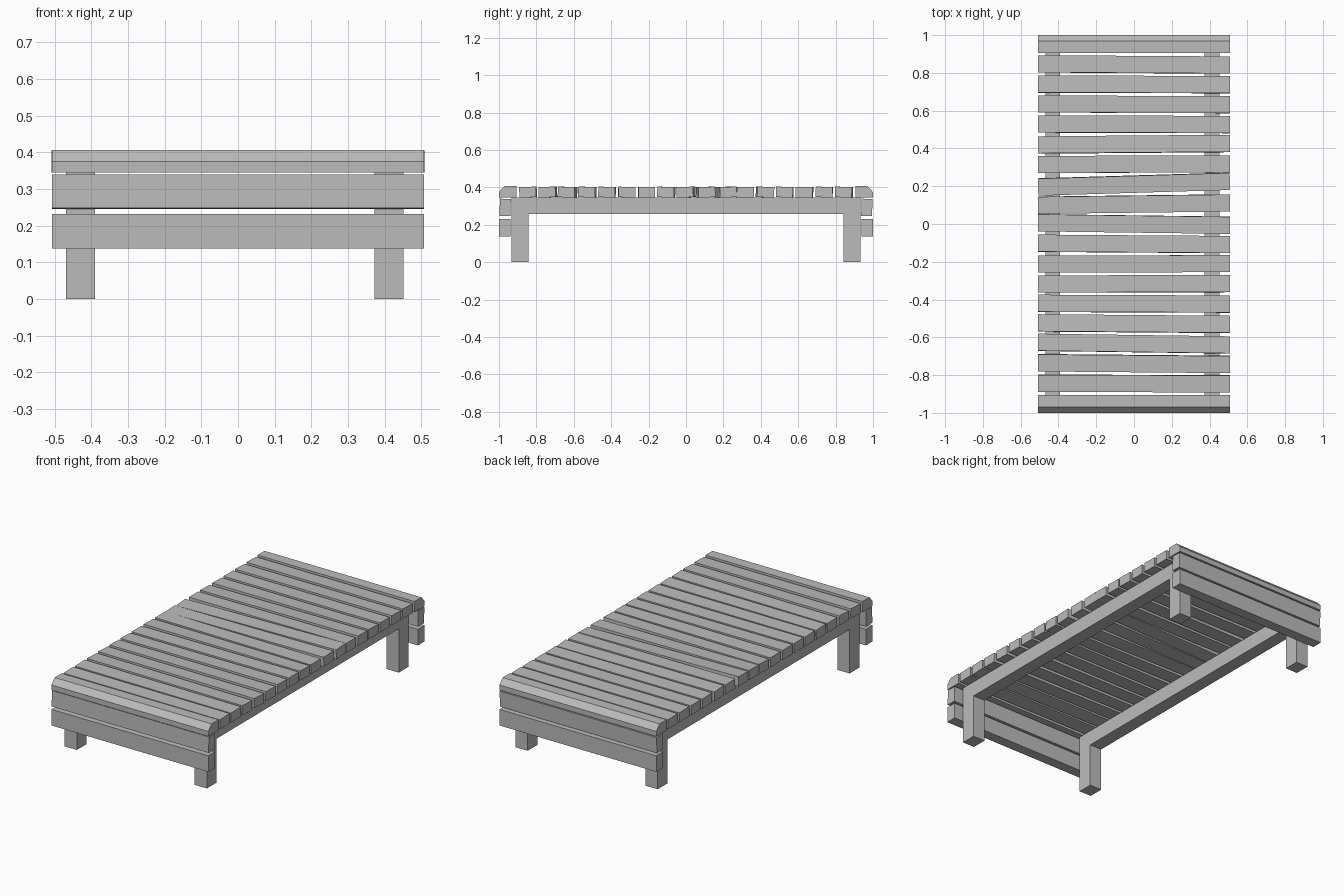
import bpy
import bmesh
import math
import random
from mathutils import Matrix

random.seed(4)

cube = bpy.data.objects.get("Cube")
if cube:
    bpy.data.objects.remove(cube, do_unlink=True)

wood = bpy.data.materials.new("plain_grey")
wood.use_nodes = True
GREY = (0.5, 0.5, 0.5, 1)
wood.diffuse_color = GREY
wood.node_tree.nodes["Principled BSDF"].inputs["Base Color"].default_value = GREY


def extrude_profile(name, profile, width, location, yaw=0.0, roll=0.0):
    """Extrude a (y, z) outline along x, centred on the location."""
    bm = bmesh.new()
    face = bm.faces.new([bm.verts.new((-width / 2, y, z)) for y, z in profile])
    result = bmesh.ops.extrude_face_region(bm, geom=[face])
    moved = [v for v in result["geom"] if isinstance(v, bmesh.types.BMVert)]
    bmesh.ops.translate(bm, verts=moved, vec=(width, 0, 0))
    bmesh.ops.recalc_face_normals(bm, faces=bm.faces)
    bm.transform(Matrix.Rotation(yaw, 4, "Z") @ Matrix.Rotation(roll, 4, "X"))
    mesh = bpy.data.meshes.new(name)
    bm.to_mesh(mesh)
    bm.free()
    mesh.materials.append(wood)
    obj = bpy.data.objects.new(name, mesh)
    obj.location = location
    bpy.context.collection.objects.link(obj)
    return obj


def rectangle(depth, height):
    y, z = depth / 2, height / 2
    return [(-y, -z), (y, -z), (y, z), (-y, z)]


LENGTH = 1.016

# Side frames: two legs and a rail in one piece
OUT, IN, RAIL, TOP = 0.932, 0.842, 0.257, 0.346
frame = [(-OUT, 0), (-IN, 0), (-IN, RAIL), (IN, RAIL),
         (IN, 0), (OUT, 0), (OUT, TOP), (-OUT, TOP)]
for side, x in (("right", -0.43), ("left", 0.412)):
    extrude_profile(side + "_frame", frame, 0.079, (x, 0, 0))

# Top slats, loosely laid from back to front
yaws = [-0.006, -0.002, -0.004, -0.003, 0.008, 0.003, 0.03, 0.012,
        -0.013, -0.007, 0.003, 0.002, -0.004, -0.008, -0.014, -0.009, -0.004]
for i, yaw in enumerate(yaws):
    y = 0.95 - (i + 1) * 1.9 / 18
    extrude_profile(f"top_slat_{i + 1}", rectangle(0.09, 0.056), LENGTH,
                    (0, y, 0.375), yaw, random.uniform(-0.05, 0.05))

# Chamfered end slats and the two boards below each
for end, s in (("front", -1), ("back", 1)):
    nose = [(s * 0.905, 0.345), (s, 0.345), (s, 0.375),
            (s * 0.97, 0.407), (s * 0.905, 0.407)]
    extrude_profile(end + "_end_slat", nose, LENGTH, (0, 0, 0))
    extrude_profile(end + "_upper_board", rectangle(0.058, 0.092), LENGTH,
                    (0, s * 0.967, 0.293), 0, math.radians(-2))
    extrude_profile(end + "_lower_board", rectangle(0.063, 0.094), LENGTH,
                    (0, s * 0.9685, 0.185))
